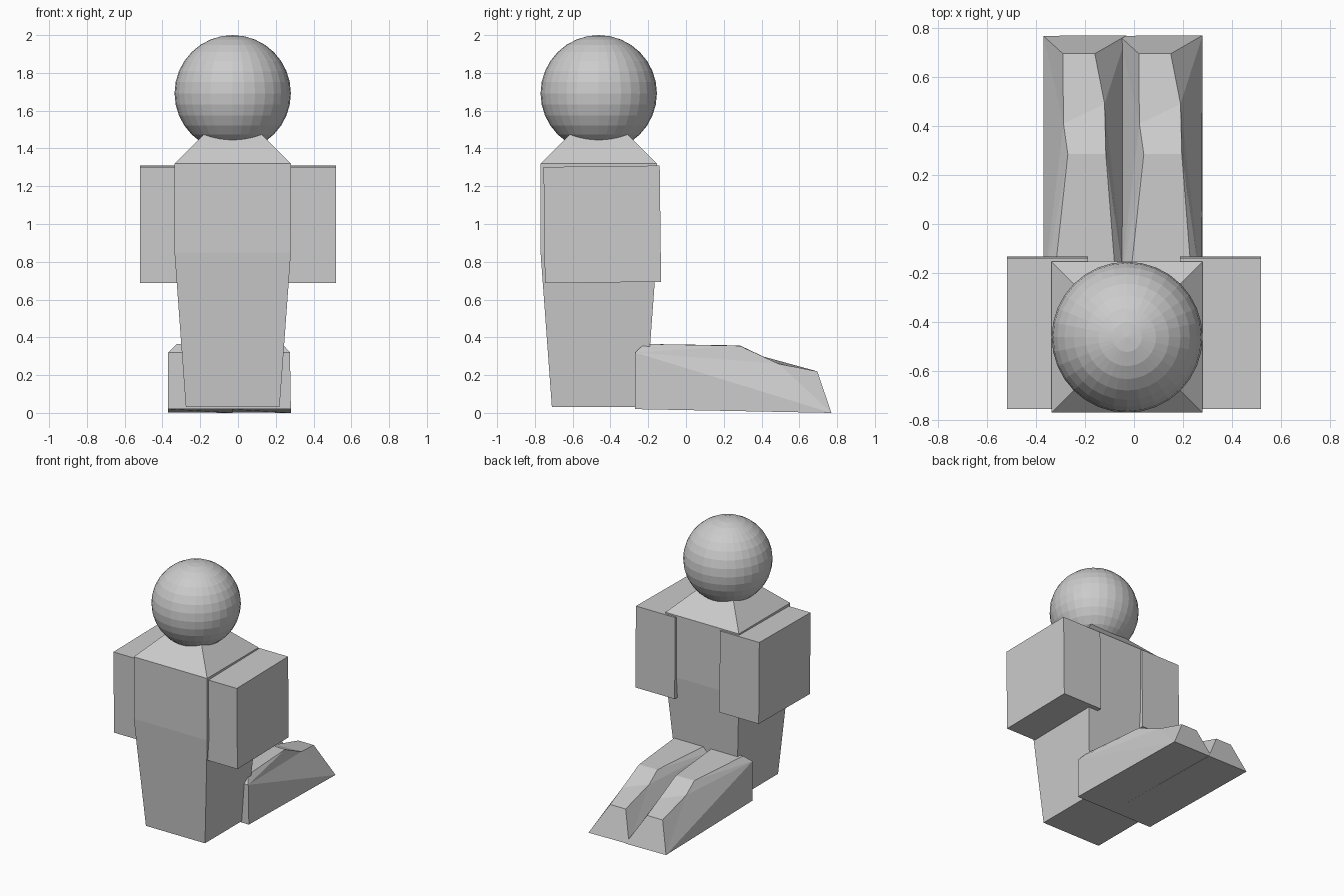
import bpy, bmesh
from mathutils import Vector

if "Cube" in bpy.data.objects:
    bpy.data.objects.remove(bpy.data.objects["Cube"])


def make_object(name, verts, faces):
    mesh = bpy.data.meshes.new(name)
    mesh.from_pydata(verts, [], faces)
    bm = bmesh.new()
    bm.from_mesh(mesh)
    bmesh.ops.recalc_face_normals(bm, faces=bm.faces)
    bm.to_mesh(mesh)
    bm.free()
    obj = bpy.data.objects.new(name, mesh)
    bpy.context.collection.objects.link(obj)
    return obj


CX, CY = -0.028, -0.462  # body axis

# Head: faceted ball
bpy.ops.mesh.primitive_uv_sphere_add(segments=32, ring_count=16, radius=0.308,
                                     location=(CX, CY, 1.692))
bpy.context.object.name = "head"

# Torso: stacked square sections (height, half width), tapering down and to the neck
sections = [(0.03, 0.248), (0.85, 0.308), (1.32, 0.308), (1.477, 0.15)]
verts, faces = [], []
for z, h in sections:
    verts += [(CX + sx * h, CY + sy * h, z)
              for sx, sy in ((-1, -1), (1, -1), (1, 1), (-1, 1))]
for k in range(len(sections) - 1):
    for i in range(4):
        j = (i + 1) % 4
        faces.append((4 * k + i, 4 * k + j, 4 * k + 4 + j, 4 * k + 4 + i))
faces += [(3, 2, 1, 0), (12, 13, 14, 15)]
make_object("torso", verts, faces)

# Arms: blocks tipped very slightly, overlapping the torso
for side, name in ((-1, "left_arm"), (1, "right_arm")):
    bpy.ops.mesh.primitive_cube_add(size=1, location=(side * 0.353, -0.443, 0.998),
                                    rotation=(0.012, 0, 0))
    arm = bpy.context.object
    arm.name = name
    arm.scale = (0.33, 0.615, 0.615)

# Legs: stretched blocks sloping to the toes; each side is a list of
# heel bottom, toe bottom, toe top, instep, knee, top rear, shoulder
outer = [(-0.37, -0.27, 0.02), (-0.37, 0.768, 0.003), (-0.29, 0.695, 0.22),
         (-0.288, 0.41, 0.298), (-0.27, 0.285, 0.357), (-0.325, -0.22, 0.365),
         (-0.37, -0.27, 0.32)]
inner = [(-0.03, -0.27, 0.02), (-0.03, 0.77, 0.0), (-0.16, 0.695, 0.22),
         (-0.12, 0.49, 0.26), (-0.115, 0.285, 0.355), (-0.075, -0.22, 0.365),
         (-0.035, -0.27, 0.32)]
leg_faces = [(i, (i + 1) % 7, 7 + (i + 1) % 7, 7 + i) for i in range(7)]
for o in (0, 7):
    leg_faces += [(o, o + 1, o + 6), (o + 1, o + 2, o + 3), (o + 1, o + 3, o + 6),
                  (o + 6, o + 3, o + 4), (o + 6, o + 4, o + 5)]
for shift, name in ((0, "left_leg"), (0.31, "right_leg")):
    pts = [Vector(p) + Vector((shift, 0, 0)) for p in outer + inner]
    make_object(name, pts, leg_faces)
